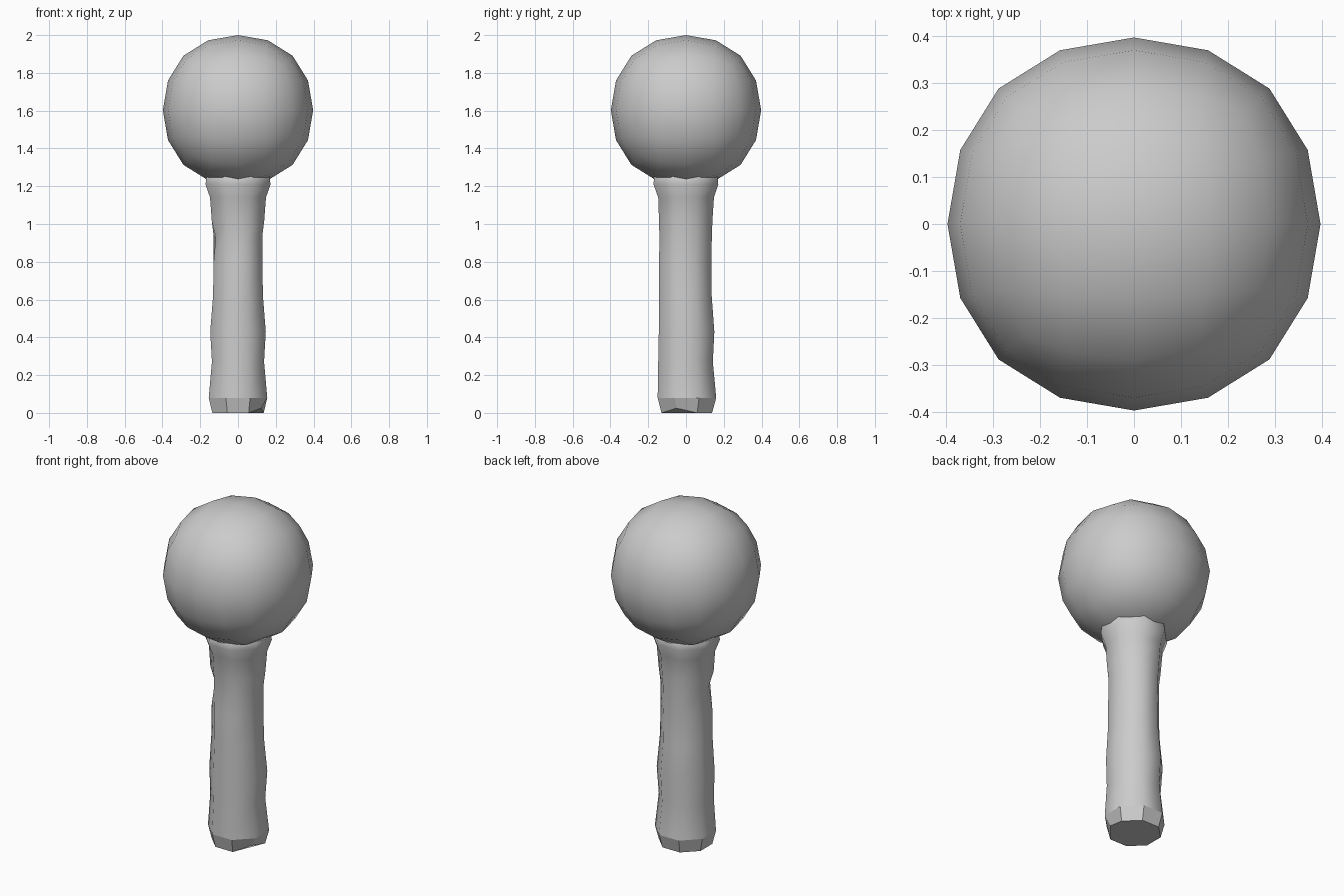
import bpy, bmesh
from math import cos, sin, pi

if "Cube" in bpy.data.objects:
    bpy.data.objects.remove(bpy.data.objects["Cube"])

# round head: a cube rounded by subdivision
bpy.ops.mesh.primitive_cube_add(size=0.948, location=(0, 0, 1.602))
head = bpy.context.object
head.name = "head"
sub = head.modifiers.new("round", 'SUBSURF')
sub.levels = sub.render_levels = 2
for p in head.data.polygons:
    p.use_smooth = True

# handle: eight-sided rings (z, half width in x, y min, y max)
RINGS = [(0.00, 0.136, -0.130, 0.138), (0.08, 0.155, -0.150, 0.160),
         (0.27, 0.138, -0.147, 0.142), (0.43, 0.147, -0.144, 0.150),
         (0.62, 0.132, -0.142, 0.136), (0.80, 0.129, -0.142, 0.134),
         (0.94, 0.129, -0.141, 0.137), (1.02, 0.139, -0.143, 0.140),
         (1.14, 0.148, -0.147, 0.148), (1.21, 0.172, -0.172, 0.171),
         (1.26, 0.166, -0.168, 0.166), (1.32, 0.100, -0.100, 0.100)]
SIDES = 8
bm = bmesh.new()
rings = []
for z, hx, y0, y1 in RINGS:
    ring = []
    for k in range(SIDES):
        a = pi / 8 + k * pi / 4
        x = hx * cos(a) / cos(pi / 8)
        y = (y0 + y1) / 2 + (y1 - y0) / 2 * sin(a) / cos(pi / 8)
        ring.append(bm.verts.new((x, y, z)))
    rings.append(ring)

# worn dent on the front left and chipped corner at the foot
rings[6][4].co = (-0.118, -0.045, 0.93)
rings[6][5].co = (-0.075, -0.115, 0.94)
rings[0][7].co = (0.122, -0.05, 0.025)

for i in range(len(rings) - 1):
    lo, hi = rings[i], rings[i + 1]
    for k in range(SIDES):
        n = (k + 1) % SIDES
        f = bm.faces.new((lo[k], lo[n], hi[n], hi[k]))
        f.smooth = i > 0
bm.faces.new(rings[-1])
bm.faces.new(rings[0][::-1])
for e in bm.edges:
    if all(v in rings[1] for v in e.verts) or all(v in rings[0] for v in e.verts):
        e.smooth = False

mesh = bpy.data.meshes.new("handle")
bm.to_mesh(mesh)
bm.free()
handle = bpy.data.objects.new("handle", mesh)
bpy.context.collection.objects.link(handle)
